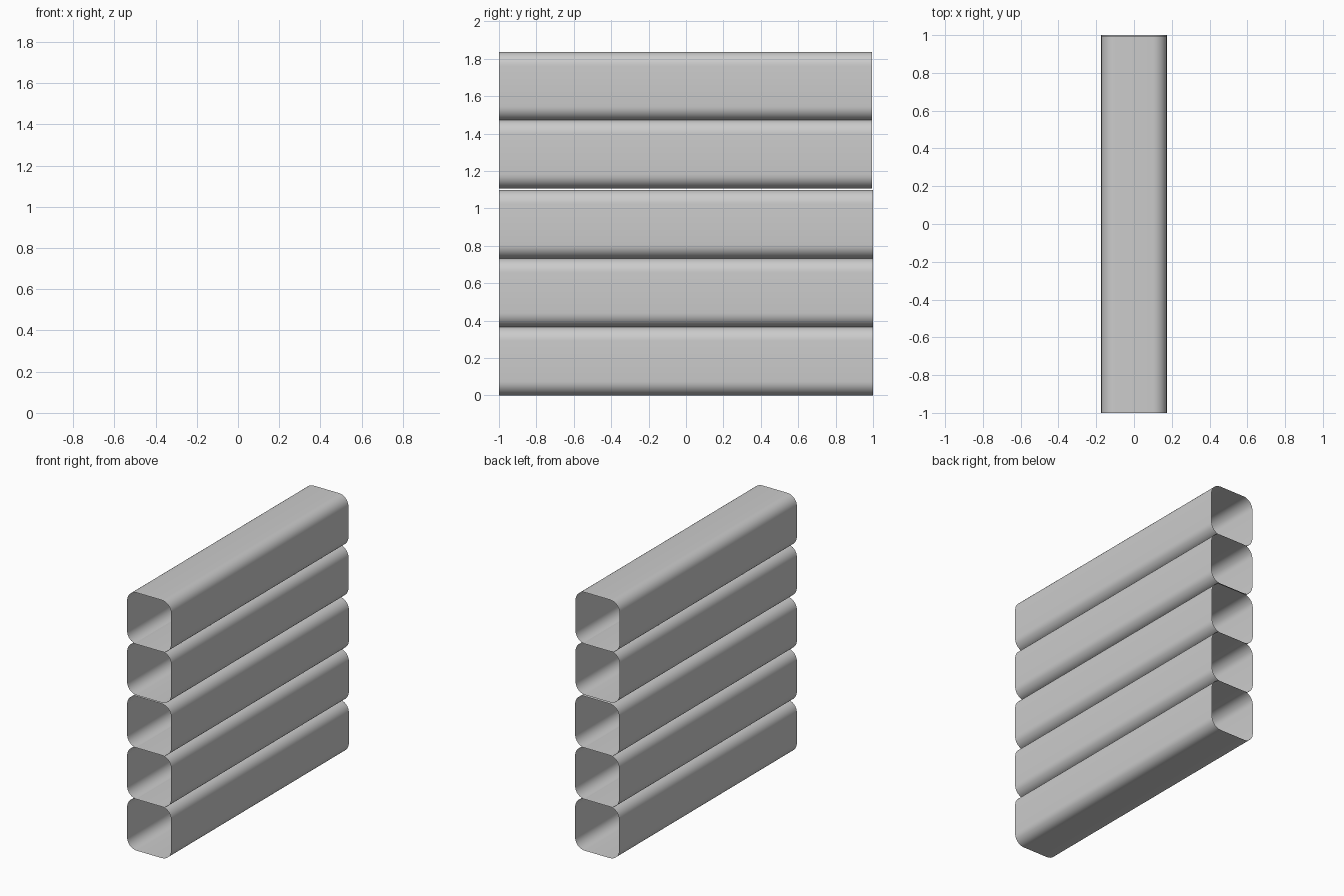
import bpy, bmesh, math

if "Cube" in bpy.data.objects:
    bpy.data.objects.remove(bpy.data.objects["Cube"])

WIDTH, HEIGHT, RADIUS, STEPS = 0.347, 0.367, 0.075, 8


def rounded_profile():
    """Rounded rectangle in x/z, counter-clockwise, resting on z = 0."""
    pts = []
    cx, cz = WIDTH / 2 - RADIUS, HEIGHT / 2 - RADIUS
    for q, (sx, sz) in enumerate([(1, 1), (-1, 1), (-1, -1), (1, -1)]):
        for i in range(STEPS + 1):
            a = math.pi / 2 * (q + i / STEPS)
            pts.append((sx * cx + RADIUS * math.cos(a),
                        HEIGHT / 2 + sz * cz + RADIUS * math.sin(a)))
    return pts


def tube(name, z, y0, y1):
    """Open-ended thin sheet tube running along y."""
    bm = bmesh.new()
    rings = [[bm.verts.new((x, y, z + h)) for x, h in rounded_profile()]
             for y in (y0, y1)]
    n = len(rings[0])
    for i in range(n):
        j = (i + 1) % n
        bm.faces.new((rings[0][i], rings[1][i], rings[1][j], rings[0][j])).smooth = True
    bmesh.ops.recalc_face_normals(bm, faces=bm.faces)
    # outward normals: the first face lies on the +x side
    bm.faces.ensure_lookup_table()
    if bm.faces[0].normal.x < 0:
        bmesh.ops.reverse_faces(bm, faces=bm.faces)
    mesh = bpy.data.meshes.new(name)
    bm.to_mesh(mesh)
    bm.free()
    obj = bpy.data.objects.new(name, mesh)
    bpy.context.collection.objects.link(obj)


# Stack of five tubes; the upper two are a hair shorter at the back
for k, z in enumerate([0, 0.366, 0.732, 1.107, 1.47]):
    tube(f"stacked_tube_{k + 1}", z, -1, 0.995 if k > 2 else 1)
